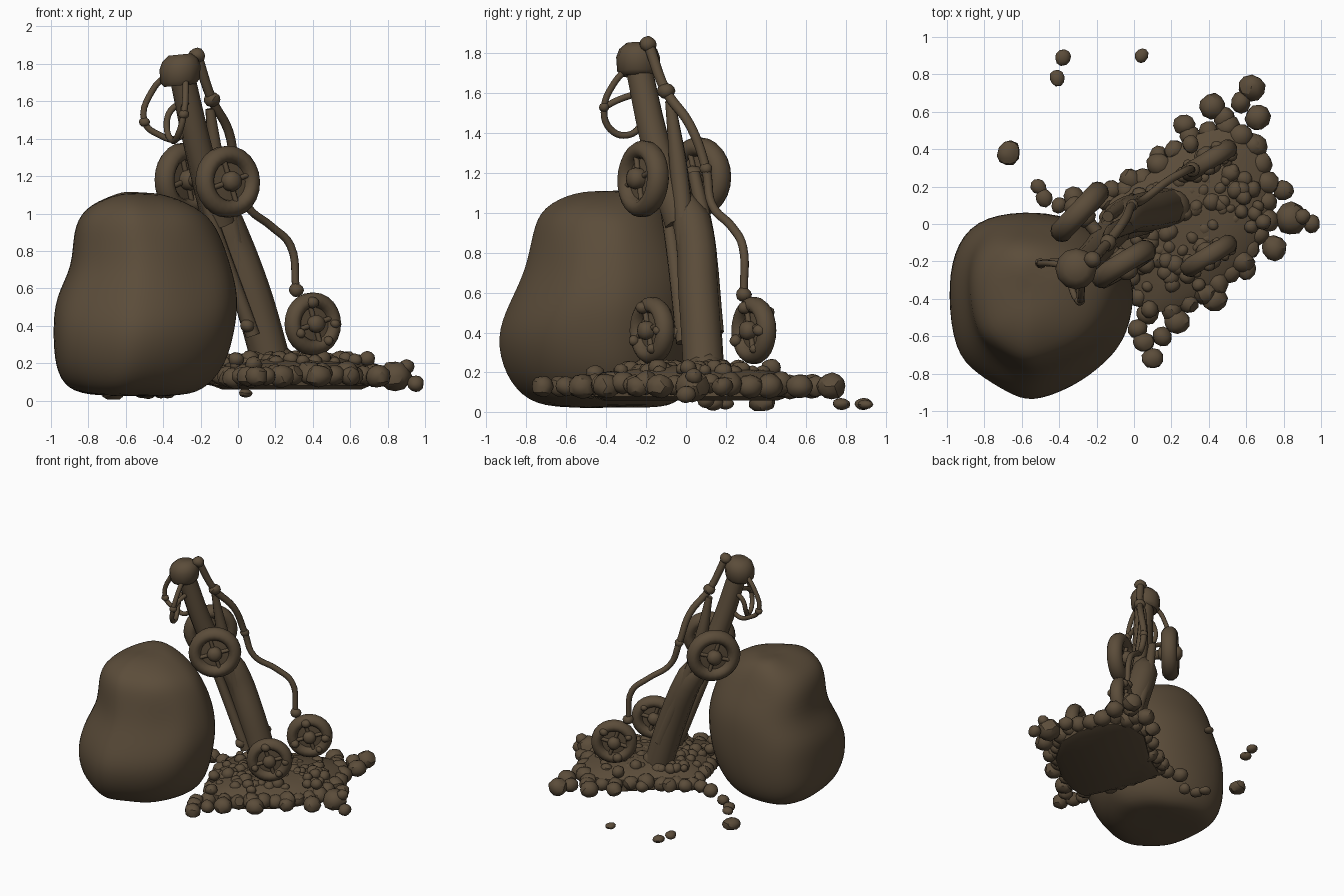
import bpy, bmesh, math, random
from mathutils import Vector, Matrix, noise

random.seed(4)
if "Cube" in bpy.data.objects:
    bpy.data.objects.remove(bpy.data.objects["Cube"], do_unlink=True)

# One earthy colour for everything
BROWN = (0.105, 0.073, 0.042, 1)
brown = bpy.data.materials.new("dark_brown")
brown.use_nodes = True
brown.diffuse_color = BROWN
brown.node_tree.nodes["Principled BSDF"].inputs["Base Color"].default_value = BROWN


def add_mesh(name, mesh, angle=50):
    mesh.materials.clear()
    mesh.materials.append(brown)
    obj = bpy.data.objects.new(name, mesh)
    bpy.context.collection.objects.link(obj)
    bpy.ops.object.select_all(action="DESELECT")
    obj.select_set(True)
    bpy.context.view_layer.objects.active = obj
    bpy.ops.object.shade_smooth_by_angle(angle=math.radians(angle))
    return obj


def from_bmesh(name, bm, angle):
    bmesh.ops.recalc_face_normals(bm, faces=bm.faces)
    mesh = bpy.data.meshes.new(name)
    bm.to_mesh(mesh)
    bm.free()
    return add_mesh(name, mesh, angle)


def loft(name, rings, angle=50):
    bm = bmesh.new()
    loops = [[bm.verts.new(p) for p in ring] for ring in rings]
    count = len(loops[0])
    for low, high in zip(loops, loops[1:]):
        for i in range(count):
            j = (i + 1) % count
            bm.faces.new((low[i], low[j], high[j], high[i]))
    bm.faces.new(loops[0])
    bm.faces.new(loops[-1])
    return from_bmesh(name, bm, angle)


def tube(name, points, radii):
    """Round tube through the points, with one radius or one per point."""
    if not isinstance(radii, list):
        radii = [radii] * len(points)
    curve = bpy.data.curves.new(name, "CURVE")
    curve.dimensions = "3D"
    curve.bevel_depth = 1
    curve.bevel_resolution = 3
    curve.resolution_u = 5
    curve.use_fill_caps = True
    spline = curve.splines.new("BEZIER")
    spline.bezier_points.add(len(points) - 1)
    for knot, point, radius in zip(spline.bezier_points, points, radii):
        knot.co = point
        knot.radius = radius
        knot.handle_left_type = knot.handle_right_type = "AUTO"
    helper = bpy.data.objects.new(name + "_path", curve)
    bpy.context.collection.objects.link(helper)
    bpy.context.view_layer.update()
    graph = bpy.context.evaluated_depsgraph_get()
    mesh = bpy.data.meshes.new_from_object(helper.evaluated_get(graph))
    bpy.data.objects.remove(helper, do_unlink=True)
    return add_mesh(name, mesh)


def lumps(name, spots, rough=0.12, squash=0.9):
    """Many rounded stones in one mesh; each spot is x, y, z, radius."""
    bm = bmesh.new()
    for x, y, z, r in spots:
        turn = Matrix.Rotation(random.uniform(0, math.tau), 4, "Z")
        size = Matrix.Diagonal((r, r * random.uniform(1 - rough, 1), r * squash, 1))
        new = bmesh.ops.create_icosphere(bm, subdivisions=2, radius=1,
                                         matrix=Matrix.Translation((x, y, z)) @ turn @ size)
        for v in new["verts"]:
            v.co += noise.noise_vector(v.co * 20) * r * rough
    return from_bmesh(name, bm, 30)


# Boulder: one outline fitted to the bounds of each level
outline = [(-1, .1), (-.95, .55), (-.7, .9), (-.2, 1), (.3, .93), (.7, .68), (.97, .28), (1, 0),
           (.9, -.4), (.6, -.7), (.3, -.88), (-.1, -1.03), (-.33, -.94), (-.67, -.73), (-.92, -.5)]
levels = [(.02, -.8, -.32, -.62, -.15), (.05, -.92, -.18, -.79, -.02), (.18, -1, -.06, -.91, .05),
          (.38, -1.01, 0, -.955, .08), (.55, -.99, .015, -.9, .08), (.72, -.89, -.03, -.8, .05),
          (.9, -.89, -.1, -.77, -.02), (1.02, -.84, -.18, -.73, -.08),
          (1.1, -.68, -.37, -.56, -.16), (1.115, -.6, -.46, -.42, -.25)]
rings = []
for z, x0, x1, y0, y1 in levels:
    rings.append([Vector(((x0 + x1 + u * (x1 - x0)) / 2, (y0 + y1 + v * (y1 - y0)) / 2, z))
                  for u, v in outline])
for ring in rings:
    for p in ring:
        p += noise.noise_vector(p * 4) * 0.025
boulder = loft("boulder", rings, 80)
rounding = boulder.modifiers.new("rounding", "SUBSURF")
rounding.levels = rounding.render_levels = 2

# Ground slab under the gravel
edge = [(-.14, .12), (.05, .24), (.3, .47), (.5, .52), (.64, .42), (.71, .22), (.71, .02),
        (.58, -.2), (.38, -.37), (.2, -.46), (.07, -.48), (-.02, -.3), (-.12, -.05)]
middle = Vector((.3, .03))
slab_rings = []
for z, grow in ((.06, .88), (.08, 1), (.17, 1), (.2, .88), (.235, .45)):
    slab_rings.append([(*middle.lerp(Vector(p), grow), z) for p in edge])
loft("ground_slab", slab_rings)

# Gravel along the rim of the slab
rim = []
for a, b in zip(edge, edge[1:] + edge[:1]):
    a, b = Vector(a), Vector(b)
    steps = max(1, round((b - a).length / .1))
    for i in range(steps):
        p = a.lerp(b, i / steps)
        rim.append((p.x, p.y, random.uniform(.12, .15), random.uniform(.055, .072)))
lumps("rim_stones", rim)

# Smaller gravel on top of the slab
top = []
for i in range(115):
    a = Vector(random.choice(edge))
    b = Vector(random.choice(edge))
    p = middle.lerp(a.lerp(b, random.random() * .5), random.uniform(.45, .98))
    top.append((p.x, p.y, random.uniform(.19, .225), random.uniform(.03, .052)))
lumps("top_gravel", top)

# Larger stones heaped outside the corners
heap = [(.63, .73, .075), (.57, .65, .06), (.42, .63, .07), (.66, .57, .07), (.65, .42, .07),
        (.48, .57, .06), (.27, .53, .06), (.13, .37, .05), (-.02, .24, .06), (-.32, .14, .06),
        (.8, .18, .055), (.84, .03, .09), (.75, -.13, .07), (.6, -.24, .06), (.43, -.4, .07),
        (.23, -.52, .07), (.1, -.72, .06), (.05, -.63, .06), (.15, -.6, .055), (.02, -.56, .055),
        (-.22, .12, .055), (-.12, .18, .055)]
lumps("heaped_stones", [(x, y, .13, r) for x, y, r in heap])
lumps("corner_stones", [(.95, 0, .09, .05), (.9, .04, .18, .045), (-.4, .1, .06, .045)])
loose = [(-.38, .89, .045), (-.41, .78, .045), (.04, .9, .04), (-.67, .38, .07),
         (-.51, .2, .045), (-.48, .14, .05)]
lumps("loose_stones", [(x, y, .03 + r / 4, r) for x, y, r in loose], squash=.65)

# Leaning frame: thick lower beam, slim upper mast and side braces
tube("lower_beam", [(.18, .09, .2), (.07, .065, .58), (-.07, .03, .95), (-.13, -.03, 1.08)],
     [.105, .105, .1, .06])
tube("upper_mast", [(-.1, -.02, .95), (-.2, -.14, 1.3), (-.3, -.24, 1.74)], [.09, .075, .068])
tube("back_brace", [(-.15, -.08, 1.56), (-.11, -.04, 1.25), (-.04, -.01, .95), (.09, .02, .4)],
     [.025, .045, .05, .035])
tube("side_brace", [(-.14, .04, 1.2), (-.05, .1, .9), (.13, .15, .4)], [.03, .04, .04])
tube("front_brace", [(-.2, -.12, 1.15), (-.1, -.07, .85), (.08, -.01, .35)], [.03, .035, .04])
lumps("beam_foot", [(.2, .09, .21, .11), (.05, -.04, .4, .04)])

# Cap at the mast top
cap_rings = []
for z, r in ((1.685, .085), (1.71, .105), (1.78, .11), (1.82, .095), (1.85, .06)):
    cap_rings.append([(-.31 + r * math.cos(a), -.24 + r * math.sin(a), z + .1 * r * math.cos(a))
                      for a in [math.tau * i / 12 for i in range(12)]])
loft("mast_cap", cap_rings)

# Wheels: turned profile of hub, dish and tyre, plus spokes
half = [(.02, .085), (.045, .07), (.053, .045), (.05, .018), (.098, .015), (.105, .035),
        (.125, .054), (.15, .055), (.172, .04), (.186, .018)]
profile = half + [(r, -h) for r, h in reversed(half)]


def wheel(name, centre, normal, scale):
    place = Matrix.Translation(centre) @ Vector(normal).to_track_quat("Z", "Y").to_matrix().to_4x4()
    place = place @ Matrix.Scale(scale, 4)
    angles = [math.tau * i / 24 for i in range(24)]
    loft(name, [[place @ Vector((r * math.cos(a), r * math.sin(a), h)) for a in angles]
                for r, h in profile])
    for i in range(4):
        a = math.tau * i / 4 + .3
        way = Vector((math.cos(a), math.sin(a), 0))
        for side in (-1, 1):
            lift = Vector((0, 0, .025 * side))
            tube(f"{name}_spoke", [place @ (way * .03 + lift), place @ (way * .12 + lift)], .014)
    return place


near_axle, far_axle = (-.055, -.215, 1.17), (-.29, .065, 1.18)
wheel("upper_front_wheel", near_axle, (.52, -.85, .05), 1.03)
wheel("upper_back_wheel", far_axle, (.72, -.68, 0), 1.06)
tube("axle", [near_axle, far_axle], .035)
for name, spot in (("lower_front_wheel", (.4, -.17, .41)), ("lower_back_wheel", (.4, .34, .41))):
    place = wheel(name, spot, (.52, -.85, 0), .9)
    clods = []
    for i in range(7):
        a = i * math.tau / 7
        p = place @ Vector((.13 * math.cos(a), .13 * math.sin(a), .045 * (-1) ** i))
        clods.append((*p, random.uniform(.025, .04)))
    lumps(name + "_clods", clods)

# Cables with round joints
tube("long_cable", [(-.22, -.19, 1.85), (-.14, -.1, 1.61), (-.05, .02, 1.44), (-.01, .1, 1.22),
                    (.05, .13, 1.04), (.18, .23, .93), (.28, .285, .83), (.31, .29, .6)],
     [.028, .026, .025, .024, .022, .022, .022, .02])
tube("side_loop", [(-.38, -.22, 1.74), (-.45, -.21, 1.67), (-.5, -.21, 1.49), (-.42, -.2, 1.42),
                   (-.33, -.2, 1.4), (-.26, -.18, 1.48)], .017)
tube("front_loop", [(-.28, -.3, 1.72), (-.28, -.36, 1.65), (-.29, -.41, 1.53), (-.32, -.38, 1.42),
                    (-.35, -.29, 1.39), (-.38, -.22, 1.45), (-.36, -.2, 1.55), (-.28, -.19, 1.6)],
     .017)
tube("loop_arm", [(-.29, -.41, 1.53), (-.29, -.33, 1.57), (-.26, -.2, 1.61)], .017)
lumps("cable_joints", [(-.22, -.19, 1.845, .045), (-.14, -.1, 1.61, .045), (-.01, .1, 1.22, .035),
                       (.31, .29, .59, .042), (-.5, -.21, 1.49, .03), (-.29, -.41, 1.53, .028)])
